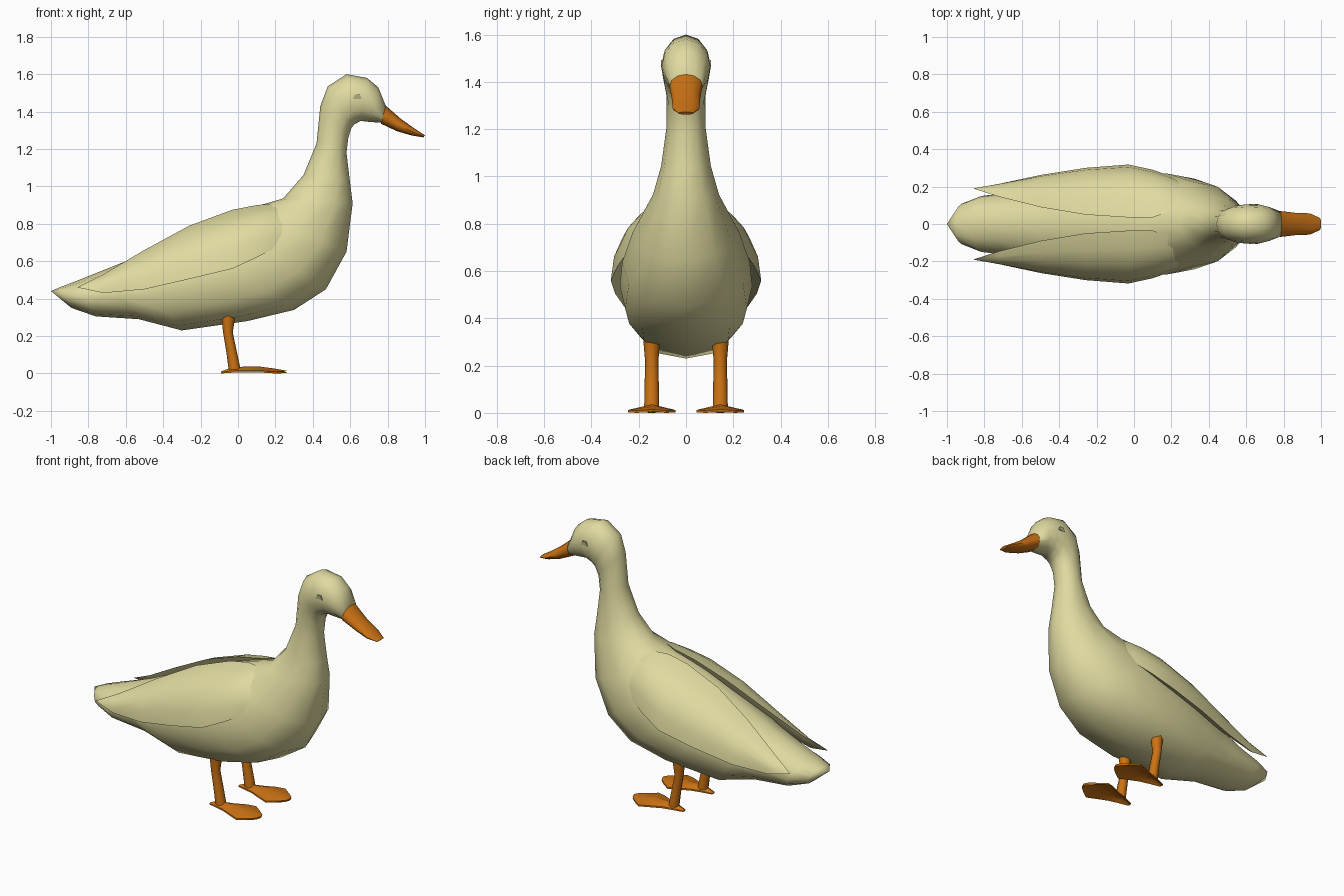
import bpy, bmesh, math
from mathutils import Vector

cube = bpy.data.objects.get("Cube")
if cube:
    bpy.data.objects.remove(cube, do_unlink=True)


def material(name, rgb):
    m = bpy.data.materials.new(name)
    m.use_nodes = True
    m.diffuse_color = (*rgb, 1)
    bsdf = m.node_tree.nodes["Principled BSDF"]
    bsdf.inputs["Base Color"].default_value = (*rgb, 1)
    bsdf.inputs["Roughness"].default_value = 0.8
    return m


CREAM = material("cream feathers", (0.74, 0.70, 0.35))
ORANGE = material("orange", (0.60, 0.17, 0.007))
EYE = material("olive eye", (0.42, 0.41, 0.22))


def finish(name, bm, mat, angle=70):
    bmesh.ops.recalc_face_normals(bm, faces=bm.faces)
    me = bpy.data.meshes.new(name)
    bm.to_mesh(me)
    bm.free()
    me.materials.append(mat)
    ob = bpy.data.objects.new(name, me)
    bpy.context.collection.objects.link(ob)
    bpy.ops.object.select_all(action='DESELECT')
    ob.select_set(True)
    bpy.context.view_layer.objects.active = ob
    bpy.ops.object.shade_smooth_by_angle(angle=math.radians(angle))
    return ob


def loft(name, rings, mat, tip=None, angle=70):
    """Skin a list of closed rings; the far end closes to a tip or a cap."""
    bm = bmesh.new()
    vs = [[bm.verts.new(p) for p in r] for r in rings]
    n = len(vs[0])
    for a, b in zip(vs, vs[1:]):
        for i in range(n):
            j = (i + 1) % n
            bm.faces.new((a[i], a[j], b[j], b[i]))
    bm.faces.new(vs[0])
    if tip:
        t = bm.verts.new(tip)
        for i in range(n):
            bm.faces.new((vs[-1][i], vs[-1][(i + 1) % n], t))
    else:
        bm.faces.new(vs[-1])
    return finish(name, bm, mat, angle)


def hoop(tx, tz, bx, bz, w, low=0.9, n=12):
    """Oval between a top and a bottom point; a small 'low' squares the underside."""
    top, bot = Vector((tx, 0, tz)), Vector((bx, 0, bz))
    mid, half = (top + bot) / 2, (top - bot) / 2
    pts = []
    for i in range(n):
        a = 2 * math.pi * i / n
        c, s = math.cos(a), math.sin(a)
        if abs(s) < 1e-6:
            s = 0
        y = math.copysign(abs(s) ** (low if c < -0.1 else 1), s) * w
        pts.append(mid + half * c + Vector((0, y, 0)))
    return pts


# Head, neck, body and tail as one skin
body = [
    (0.79, 1.43, 0.77, 1.34, 0.068),
    (0.75, 1.53, 0.70, 1.345, 0.09),
    (0.69, 1.58, 0.655, 1.35, 0.103),
    (0.58, 1.60, 0.62, 1.33, 0.105),
    (0.48, 1.535, 0.605, 1.31, 0.098),
    (0.44, 1.43, 0.59, 1.26, 0.083),
    (0.42, 1.23, 0.58, 1.18, 0.083),
    (0.35, 1.06, 0.598, 1.03, 0.105),
    (0.24, 0.935, 0.613, 0.91, 0.14),
    (0.05, 0.88, 0.58, 0.65, 0.225, 0.85),
    (-0.12, 0.825, 0.47, 0.45, 0.27, 0.75),
    (-0.31, 0.735, 0.30, 0.34, 0.28, 0.6),
    (-0.45, 0.67, 0.05, 0.28, 0.26, 0.55),
    (-0.60, 0.60, -0.30, 0.23, 0.215, 0.7),
    (-0.75, 0.54, -0.53, 0.29, 0.17, 0.75),
    (-0.87, 0.492, -0.76, 0.305, 0.15),
    (-0.955, 0.46, -0.89, 0.35, 0.108),
]
loft("body", [hoop(*r) for r in body], CREAM, tip=(-1, 0, 0.44))

# Beak, flat and broad at the end
beak = [
    (0.79, 1.432, 0.765, 1.335, 0.07, 0.7),
    (0.87, 1.362, 0.85, 1.295, 0.06, 0.7),
    (0.95, 1.305, 0.93, 1.272, 0.057, 0.7),
    (1.0, 1.273, 0.99, 1.262, 0.032, 0.7),
]
loft("beak", [hoop(*r) for r in beak], ORANGE, angle=50)

# Wings: x, inner upper edge (y, z), outer lower edge (y, z), bulge
wing = [
    (0.295, 0.15, 0.84, 0.205, 0.73, 0.012),
    (0.20, 0.07, 0.91, 0.255, 0.67, 0.055),
    (0.10, 0.035, 0.90, 0.29, 0.62, 0.08),
    (-0.03, 0.035, 0.875, 0.318, 0.56, 0.088),
    (-0.26, 0.05, 0.79, 0.30, 0.505, 0.08),
    (-0.50, 0.09, 0.66, 0.262, 0.45, 0.055),
    (-0.72, 0.145, 0.53, 0.215, 0.43, 0.025),
]


def wing_ring(side, x, y0, z0, y1, z1, bulge):
    a, b = Vector((0, y0, z0)), Vector((0, y1, z1))
    d = (b - a).normalized()
    out = Vector((0, -d.z, d.y))
    steps = [(k / 5, math.sin(math.pi * k / 5) ** 0.8 * bulge if 0 < k < 5 else 0)
             for k in range(6)]
    steps += [(t, -0.35 * bulge) for t in (0.75, 0.5, 0.25)]
    pts = []
    for t, h in steps:
        p = a.lerp(b, t) + out * h
        pts.append((x, side * p.y, p.z))
    return pts


def leg(side, name):
    # Shank: x, z, half depth, half width
    rings = []
    for x, z, rx, ry in [(-0.052, 0.31, 0.038, 0.036), (-0.054, 0.22, 0.026, 0.028),
                         (-0.035, 0.12, 0.028, 0.03), (-0.018, 0.02, 0.032, 0.032)]:
        rings.append([(x + rx * math.cos(k * math.pi / 4),
                       side * 0.145 + ry * math.sin(k * math.pi / 4), z) for k in range(8)])
    loft(name + "_leg", rings, ORANGE)

    # Webbed foot: arched strips across, narrow at the heel, wide at the toes
    strips = []
    for x, w, zt, ze, sweep in [(-0.09, 0.012, 0.01, 0.006, 0), (-0.03, 0.032, 0.034, 0.014, 0),
                                (0.03, 0.05, 0.036, 0.016, 0), (0.12, 0.085, 0.036, 0.016, 0.01),
                                (0.19, 0.10, 0.027, 0.012, 0.03), (0.262, 0.062, 0.014, 0.010, 0.05)]:
        top = [(x - sweep * abs(f) ** 2, side * 0.145 + f * w, zt + (ze - zt) * abs(f))
               for f in (-1, -0.5, 0, 0.5, 1)]
        under = [(px, py, max(pz - 0.010, 0)) for px, py, pz in reversed(top)]
        strips.append(top + under)
    loft(name + "_foot", strips, ORANGE, angle=50)


for side, name in ((1, "left"), (-1, "right")):
    loft(name + "_wing", [wing_ring(side, *r) for r in wing], CREAM,
         tip=(-0.86, side * 0.19, 0.46), angle=60)
    leg(side, name)

    # Eye: a thin little plate on the side of the head
    bm = bmesh.new()
    outline = [(0.615, 1.468), (0.625, 1.492), (0.65, 1.492), (0.662, 1.468)]
    near = [bm.verts.new((x, side * 0.098, z)) for x, z in outline]
    far = [bm.verts.new((x, side * 0.106, z)) for x, z in outline]
    bm.faces.new(near)
    bm.faces.new(far)
    for i in range(4):
        j = (i + 1) % 4
        bm.faces.new((near[i], near[j], far[j], far[i]))
    finish(name + "_eye", bm, EYE, 30)
